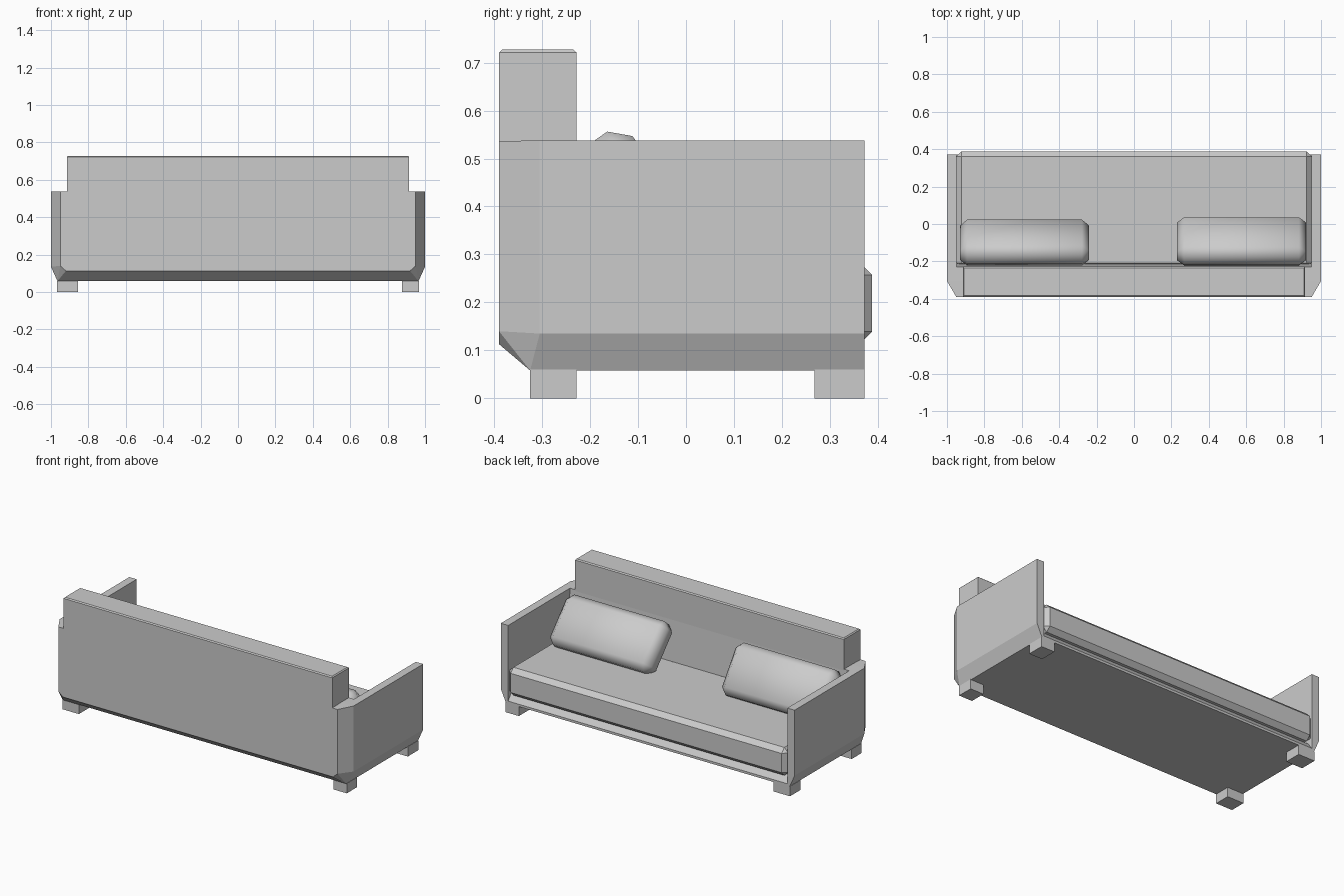
import bpy, bmesh, math
from mathutils import Matrix

if "Cube" in bpy.data.objects:
    bpy.data.objects.remove(bpy.data.objects["Cube"])


def finish(name, bm):
    bmesh.ops.recalc_face_normals(bm, faces=bm.faces[:])
    me = bpy.data.meshes.new(name)
    bm.to_mesh(me)
    bm.free()
    ob = bpy.data.objects.new(name, me)
    bpy.context.collection.objects.link(ob)
    return ob


def hull(name, pts):
    # convex solid from half its corners, mirrored across x
    bm = bmesh.new()
    for x, y, z in pts:
        bm.verts.new((x, y, z))
        bm.verts.new((-x, y, z))
    r = bmesh.ops.convex_hull(bm, input=bm.verts[:])
    bmesh.ops.dissolve_limit(bm, angle_limit=0.01, verts=bm.verts[:], edges=bm.edges[:])
    return finish(name, bm)


def box(name, lo, hi, bevel=0, matrix=None):
    bm = bmesh.new()
    bmesh.ops.create_cube(bm, size=1)
    for v in bm.verts:
        v.co = [l + (c + 0.5) * (h - l) for c, l, h in zip(v.co, lo, hi)]
    if bevel:
        bmesh.ops.bevel(bm, geom=bm.edges[:], offset=bevel, segments=1,
                        profile=0.5, affect='EDGES')
    if matrix:
        bm.transform(matrix)
    return finish(name, bm)


# outer body: arms, base and lower back with chamfered rear corners
body = hull("sofa_body", [
    (0.95, -0.39, 0.536), (1.0, -0.305, 0.538), (1.0, 0.372, 0.538),
    (0.95, -0.39, 0.14), (1.0, -0.305, 0.135), (1.0, 0.372, 0.135),
    (0.92, -0.39, 0.113), (0.965, -0.325, 0.058), (0.965, 0.372, 0.058)])

# seat cavity: leaning back wall, flat floor, sloping front lip
profile = [(-0.205, 0.115), (0.34, 0.115), (0.40, 0.035), (0.40, 0.65), (-0.235, 0.65)]
bm = bmesh.new()
f = bm.faces.new([bm.verts.new((-0.95, y, z)) for y, z in profile])
ext = bmesh.ops.extrude_face_region(bm, geom=[f])
bmesh.ops.translate(bm, vec=(1.9, 0, 0),
                    verts=[g for g in ext["geom"] if isinstance(g, bmesh.types.BMVert)])
cutter = finish("seat_cavity_cutter", bm)
cutter.hide_render = True
mod = body.modifiers.new("cavity", 'BOOLEAN')
mod.operation = 'DIFFERENCE'
mod.solver = 'EXACT'
mod.object = cutter
deps = bpy.context.evaluated_depsgraph_get()
cut_mesh = bpy.data.meshes.new_from_object(body.evaluated_get(deps))
body.modifiers.clear()
body.data = cut_mesh
bpy.data.objects.remove(cutter)

# raised backrest with a thin chamfer along the top
hull("backrest_top", [
    (0.915, -0.39, 0.53), (0.915, -0.228, 0.53),
    (0.915, -0.39, 0.721), (0.915, -0.228, 0.721),
    (0.909, -0.383, 0.727), (0.909, -0.235, 0.727)])

# seat cushion
box("seat_cushion", (-0.949, -0.235, 0.112), (0.949, 0.388, 0.284), 0.027)

# legs
for side, x0, x1 in (("left", -0.968, -0.856), ("right", 0.877, 0.968)):
    for end, y0, y1 in (("front", -0.325, -0.228), ("rear", 0.268, 0.372)):
        box(f"{end}_{side}_leg", (x0, y0, 0), (x1, y1, 0.06))

# leaning pillows
for name, x, y, z, tilt in (("left_pillow", -0.585, -0.10, 0.412, 35),
                            ("right_pillow", 0.575, -0.093, 0.402, 42)):
    m = Matrix.Translation((x, y, z)) @ Matrix.Rotation(math.radians(tilt), 4, 'X')
    p = box(name, (-0.345, -0.068, -0.155), (0.345, 0.068, 0.155), 0.038, m)
    bpy.ops.object.select_all(action='DESELECT')
    p.select_set(True)
    bpy.context.view_layer.objects.active = p
    bpy.ops.object.shade_smooth_by_angle(angle=math.radians(50))
